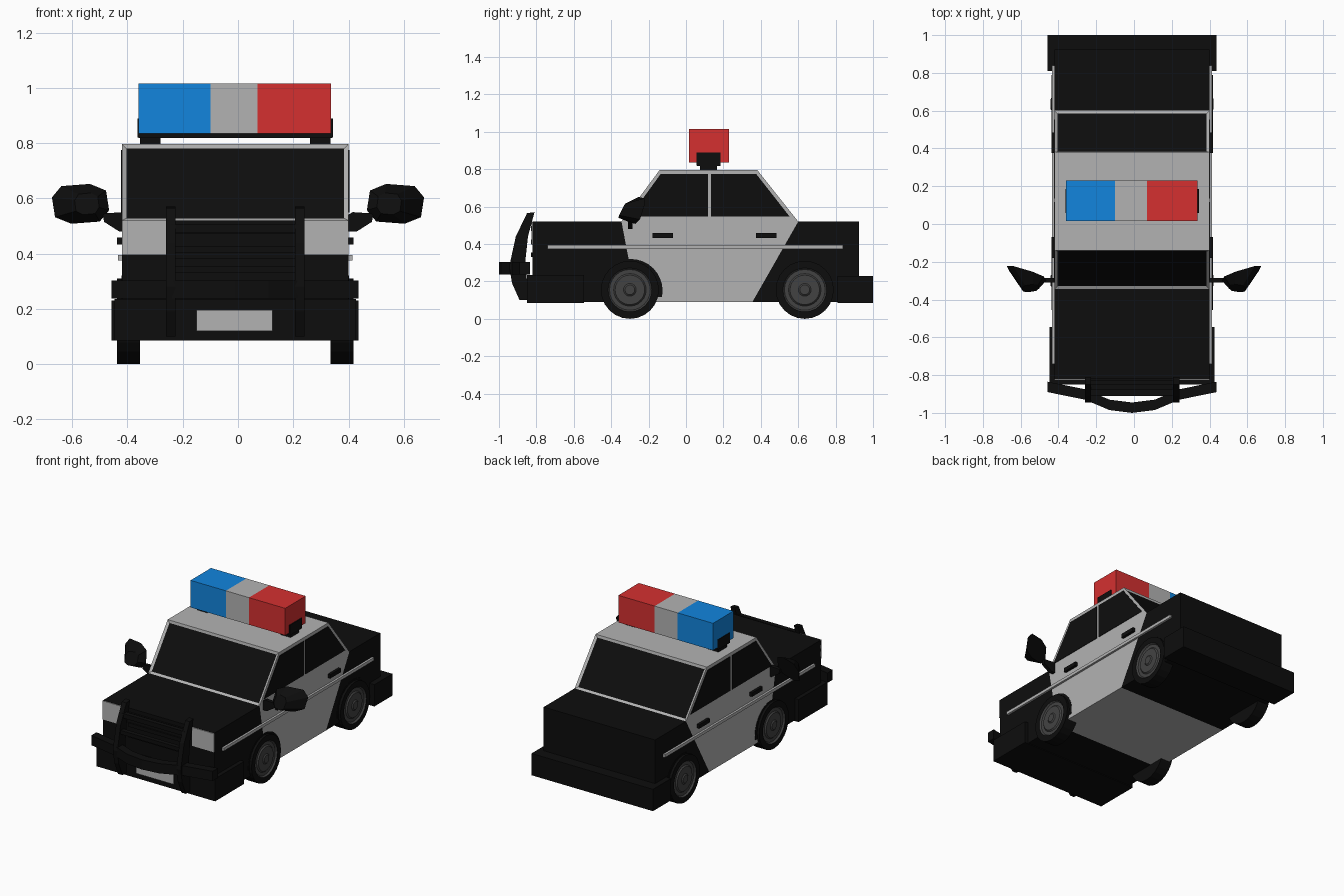
import bpy, bmesh, math

if "Cube" in bpy.data.objects:
    bpy.data.objects.remove(bpy.data.objects["Cube"])

CX = -0.01  # body centre line, slightly off the overall centre


def mat(name, r, g, b):
    m = bpy.data.materials.new(name)
    m.diffuse_color = (r, g, b, 1)
    m.use_nodes = True
    m.node_tree.nodes["Principled BSDF"].inputs["Base Color"].default_value = m.diffuse_color
    return m


BLACK = mat("black", 0.004, 0.004, 0.004)
WHITE = mat("light_grey", 0.45, 0.45, 0.45)
HUB = mat("dark_grey", 0.055, 0.055, 0.055)
BLUE = mat("blue", 0.006, 0.235, 0.73)
RED = mat("red", 0.66, 0.03, 0.03)


def finish(name, bm, *mats):
    bmesh.ops.recalc_face_normals(bm, faces=bm.faces[:])
    me = bpy.data.meshes.new(name)
    bm.to_mesh(me)
    bm.free()
    for m in mats:
        me.materials.append(m)
    ob = bpy.data.objects.new(name, me)
    bpy.context.collection.objects.link(ob)
    return ob


def prism_bm(pts, axis, a, b):
    """Extrude a 2D profile along an axis from a to b."""
    def place(p, t):
        return {"x": (t, p[0], p[1]), "y": (p[0], t, p[1]), "z": (p[0], p[1], t)}[axis]
    bm = bmesh.new()
    lo = [bm.verts.new(place(p, a)) for p in pts]
    hi = [bm.verts.new(place(p, b)) for p in pts]
    n = len(pts)
    bm.faces.new(lo)
    bm.faces.new(hi)
    for i in range(n):
        bm.faces.new((lo[i], lo[(i + 1) % n], hi[(i + 1) % n], hi[i]))
    bmesh.ops.recalc_face_normals(bm, faces=bm.faces[:])
    return bm


def prism(name, pts, axis, a, b, m):
    return finish(name, prism_bm(pts, axis, a, b), m)


def box(name, x0, x1, y0, y1, z0, z1, m):
    return prism(name, [(x0, y0), (x1, y0), (x1, y1), (x0, y1)], "z", z0, z1, m)


def circle(cy, cz, r, n=24):
    return [(cy + r * math.cos(2 * math.pi * i / n), cz + r * math.sin(2 * math.pi * i / n))
            for i in range(n)]


L, R = CX - 0.41, CX + 0.41

# Body: black front, light cabin, black rear
prism("front_body", [(-0.82, 0.09), (-0.82, 0.52), (-0.345, 0.52), (-0.305, 0.31), (-0.26, 0.09)],
      "x", L, R, BLACK)
prism("rear_body", [(0.355, 0.09), (0.60, 0.52), (0.925, 0.52), (0.925, 0.09)], "x", L, R, BLACK)
bm = prism_bm([(-0.26, 0.09), (-0.305, 0.31), (-0.345, 0.52), (-0.14, 0.797), (0.38, 0.797),
               (0.60, 0.52), (0.355, 0.09)], "x", L, R)
# windscreen and rear window are inset into the sloping faces
glass = [f for f in bm.faces if 0.3 < f.normal.z < 0.9]
bmesh.ops.inset_individual(bm, faces=glass, thickness=0.022, depth=-0.008)
for f in glass:
    f.material_index = 1
finish("cabin", bm, WHITE, BLACK)

# Parts repeated on both sides
for s, side in ((-1, "left"), (1, "right")):
    def sx(d):
        return CX + s * d

    prism("front_window_" + side, [(-0.30, 0.548), (-0.135, 0.775), (0.117, 0.775), (0.117, 0.548)],
          "x", sx(0.405), sx(0.413), BLACK)
    prism("rear_window_" + side, [(0.135, 0.548), (0.135, 0.775), (0.375, 0.775), (0.553, 0.548)],
          "x", sx(0.405), sx(0.413), BLACK)
    prism("side_trim_" + side, [(-0.74, 0.374), (-0.74, 0.394), (0.84, 0.394), (0.84, 0.374)],
          "x", sx(0.40), sx(0.424), WHITE)
    for y in (-0.18, 0.375):
        prism("door_handle_" + side, [(y, 0.432), (y, 0.458), (y + 0.11, 0.458), (y + 0.11, 0.432)],
              "x", sx(0.40), sx(0.428), BLACK)

    # Wheels with stepped hubs, and dark arches behind them
    for y in (-0.30, 0.635):
        arch = [p for p in circle(y + 0.005, 0.15, 0.17, 32) if p[1] > 0.088]
        arch.sort(key=lambda p: math.atan2(p[0] - y, p[1] - 0.15))
        prism("wheel_arch_" + side, arch, "x", sx(0.405), sx(0.412), BLACK)
        bm = prism_bm(circle(y, 0.155, 0.155), "x", sx(0.345), sx(0.428))
        cap = [f for f in bm.faces if f.normal.x * s > 0.9]
        bmesh.ops.inset_individual(bm, faces=cap, thickness=0.038)
        cap[0].material_index = 1
        for t, d in ((0.008, -0.01), (0.022, 0.0), (0.008, 0.008), (0.045, 0.0), (0.008, 0.006)):
            res = bmesh.ops.inset_individual(bm, faces=cap, thickness=t, depth=d)
            for f in res["faces"]:
                f.material_index = 1
        finish("wheel_" + side, bm, BLACK, HUB)

    # Headlights
    box("headlight_" + side, sx(0.25), sx(0.41), -0.826, -0.815, 0.395, 0.519, WHITE)

    # Side mirrors: eight-sided tapered shells on short arms
    bm = bmesh.new()
    rings = []
    for cx, cy, rx, rz, skew in ((0.57, -0.262, 0.105, 0.073, 0.033), (0.547, -0.34, 0.045, 0.04, -0.005)):
        ring = []
        for i in range(8):
            a = 2 * math.pi * (i + 0.25) / 8
            c, z = math.cos(a), math.sin(a)
            c = math.copysign(abs(c) ** 0.7, c)
            z = math.copysign(abs(z) ** 0.7, z)
            ring.append(bm.verts.new((s * (cx + rx * c), cy + skew * c + 0.02 * z, 0.58 + rz * z)))
        bm.faces.new(ring)
        rings.append(ring)
    for i in range(8):
        j = (i + 1) % 8
        bm.faces.new((rings[0][i], rings[0][j], rings[1][j], rings[1][i]))
    finish("mirror_" + side, bm, BLACK)
    prism("mirror_arm_" + side, [(s * 0.39, 0.535), (s * 0.415, 0.55), (s * 0.49, 0.545),
                                 (s * 0.485, 0.515), (s * 0.43, 0.48), (s * 0.39, 0.48)],
          "y", -0.31, -0.285, BLACK)

    # Push bar uprights
    prism("push_bar_upright_" + side,
          [(-0.81, 0.57), (-0.85, 0.565), (-0.91, 0.44), (-0.945, 0.28), (-0.93, 0.19), (-0.89, 0.10),
           (-0.845, 0.10), (-0.85, 0.20), (-0.86, 0.30), (-0.845, 0.44)],
          "x", sx(0.217), sx(0.25), BLACK)

    # Light bar feet and end brackets
    box("light_bar_foot_" + side, sx(0.27), sx(0.345), 0.075, 0.165, 0.79, 0.825, BLACK)
    box("light_bar_bracket_" + side, sx(0.34), sx(0.353), 0.057, 0.185, 0.82, 0.888, BLACK)

# Bumpers and number plate
box("front_bumper", CX - 0.437, CX + 0.437, -0.85, -0.545, 0.085, 0.235, BLACK)
box("rear_bumper", CX - 0.447, CX + 0.447, 0.81, 1.0, 0.085, 0.23, BLACK)
box("number_plate", CX - 0.14, CX + 0.135, -0.858, -0.849, 0.12, 0.195, WHITE)

# Grille slats
for z in (0.33, 0.40, 0.47):
    box("grille_slat", CX - 0.22, CX + 0.22, -0.83, -0.815, z, z + 0.025, BLACK)

# Push bar: bowed main bar and cross bars
half = [(0.447, -0.89), (0.25, -0.93), (0.12, -0.985), (0.0, -1.0)]
front = [(CX - x, y) for x, y in half] + [(CX + x, y) for x, y in half[-2::-1]]
back = [(x, y + 0.055) for x, y in reversed(front)]
prism("push_bar_main", front + back, "z", 0.238, 0.303, BLACK)
box("push_bar_upper_rail", CX - 0.23, CX + 0.23, -0.88, -0.85, 0.475, 0.505, BLACK)
box("push_bar_lower_rail", CX - 0.23, CX + 0.23, -0.91, -0.88, 0.38, 0.405, BLACK)

# Roof light bar
box("light_bar_base", CX - 0.35, CX + 0.35, 0.06, 0.185, 0.818, 0.838, BLACK)
for name, x0, x1, m in (("blue_light", -0.36, -0.10, BLUE), ("light_bar_middle", -0.10, 0.07, WHITE),
                        ("red_light", 0.07, 0.337, RED)):
    box(name, x0, x1, 0.015, 0.23, 0.835, 1.015, m)
